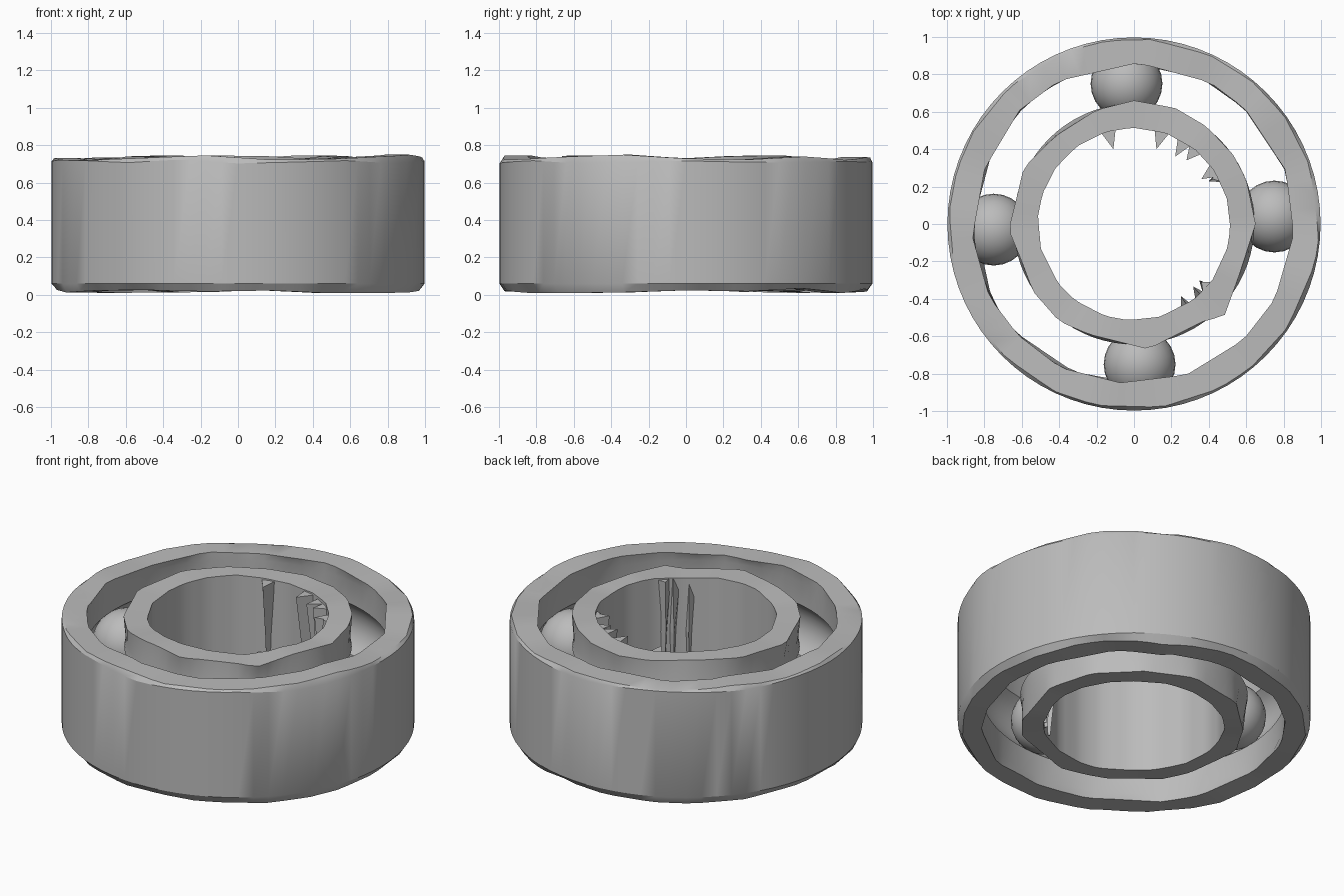
import bpy, bmesh, math, random
from math import pi, sin, cos, hypot, atan2

random.seed(7)
cube = bpy.data.objects.get("Cube")
if cube:
    bpy.data.objects.remove(cube)

steel = bpy.data.materials.new("grey steel")
steel.use_nodes = True
GREY = (0.5, 0.5, 0.5, 1)
steel.diffuse_color = GREY
steel.node_tree.nodes["Principled BSDF"].inputs["Base Color"].default_value = GREY
SEGS = 72
MID = 0.38


def finish(bm, name, angle=30):
    bmesh.ops.recalc_face_normals(bm, faces=bm.faces)
    mesh = bpy.data.meshes.new(name)
    bm.to_mesh(mesh)
    bm.free()
    ob = bpy.data.objects.new(name, mesh)
    bpy.context.collection.objects.link(ob)
    mesh.materials.append(steel)
    bpy.ops.object.select_all(action='DESELECT')
    ob.select_set(True)
    bpy.context.view_layer.objects.active = ob
    bpy.ops.object.shade_smooth_by_angle(angle=math.radians(angle))
    return ob


def from_points(points):
    """Radius at any angle along the straight sides of a closed outline."""
    pts = sorted(points, key=lambda p: atan2(p[1], p[0]) % (2 * pi))

    def radius(a):
        for (x0, y0), (x1, y1) in zip(pts, pts[1:] + pts[:1]):
            span = (atan2(y1, x1) - atan2(y0, x0)) % (2 * pi)
            if (a - atan2(y0, x0)) % (2 * pi) <= span:
                return (x0 * y1 - x1 * y0) / (cos(a) * (y1 - y0) - sin(a) * (x1 - x0))
    return radius


def facets(r, n, wobble=0.0):
    """Outline with n slightly uneven straight sides."""
    pts = []
    for i in range(n):
        a = 2 * pi * (i + random.uniform(-0.25, 0.25)) / n
        s = r + random.uniform(-wobble, wobble)
        pts.append((s * cos(a), s * sin(a)))
    return from_points(pts)


def flat(r):
    return lambda a: r


def uneven(z, n, amount):
    """Height that wanders between n random levels round the rim."""
    levels = [z + random.uniform(-amount, amount) for _ in range(n)]

    def height(a):
        t = (a % (2 * pi)) / (2 * pi) * n
        i, f = int(t), t % 1
        return levels[i % n] * (1 - f) + levels[(i + 1) % n] * f
    return height


def ring(name, loops):
    """Closed ring lofted through (radius, height) outlines."""
    bm = bmesh.new()
    rows = []
    for radius, height in loops:
        row = []
        for i in range(SEGS):
            a = 2 * pi * i / SEGS
            row.append(bm.verts.new((radius(a) * cos(a), radius(a) * sin(a), height(a))))
        rows.append(row)
    for r0, r1 in zip(rows, rows[1:] + rows[:1]):
        for i in range(SEGS):
            j = (i + 1) % SEGS
            bm.faces.new((r0[i], r0[j], r1[j], r1[i]))
    return finish(bm, name)


def groove(side):
    """Ball track cut into a race; side is +1 outside, -1 inside."""
    return [(flat(0.75 + side * 0.19 * cos(t)), flat(MID + 0.19 * sin(t)))
            for t in [math.radians(d) for d in range(-56, 57, 14)]]


# outer race
top_z, low_z = uneven(0.735, 18, 0.016), uneven(0.022, 18, 0.014)
ring("outer_race", [
    (flat(0.997), flat(0.06)),
    (flat(0.997), uneven(0.712, 20, 0.012)),
    (facets(0.99, 22), top_z),
    (facets(0.86, 16, 0.01), top_z),
    (flat(0.855), flat(0.68))]
    + groove(1)[::-1] + [
    (flat(0.855), flat(0.08)),
    (facets(0.86, 16, 0.01), low_z),
    (facets(0.975, 22), low_z)])

# inner race with its worn, angular rim
rim = from_points([
    (0.65, 0), (0.60, 0.24), (0.53, 0.37), (0.39, 0.52), (0.22, 0.62), (0, 0.66),
    (-0.2, 0.61), (-0.42, 0.47), (-0.59, 0.3), (-0.62, 0.17), (-0.67, -0.03),
    (-0.6, -0.2), (-0.54, -0.36), (-0.4, -0.52), (-0.24, -0.59), (0.08, -0.67),
    (0.15, -0.63), (0.39, -0.51), (0.48, -0.5), (0.56, -0.28)])
top_z, low_z = uneven(0.735, 14, 0.012), uneven(0.025, 14, 0.012)
bore = facets(0.515, 20)
ring("inner_race", [
    (bore, low_z),
    (facets(0.63, 13, 0.02), low_z),
    (flat(0.635), flat(0.17))]
    + groove(-1) + [
    (flat(0.635), flat(0.59)),
    (rim, top_z),
    (bore, top_z)])

# four balls seated in the track
for name, x, y in (("right_ball", -0.75, -0.03), ("left_ball", 0.75, 0.04),
                   ("back_ball", -0.04, 0.75), ("front_ball", 0.03, -0.75)):
    bm = bmesh.new()
    bmesh.ops.create_uvsphere(bm, u_segments=24, v_segments=14, radius=0.192)
    bmesh.ops.translate(bm, verts=bm.verts, vec=(x, y, MID))
    finish(bm, name)

# tapering splines inside the bore
tips = [(-0.11, 0.40), (0.12, 0.40), (0.22, 0.36), (0.28, 0.34),
        (0.36, 0.24), (0.42, 0.24), (0.28, -0.43), (0.35, -0.37), (0.36, -0.31)]
for n, (x, y) in enumerate(tips):
    a, tip = atan2(y, x), hypot(x, y)
    bm = bmesh.new()
    rows = []
    for z, reach, half in ((0.725, tip, 0.085), (0.4, 0.46, 0.045), (0.05, 0.495, 0.025)):
        rows.append([bm.verts.new((r * cos(a + d), r * sin(a + d), z))
                     for r, d in ((0.53, -half), (reach, 0), (0.53, half))])
    for r0, r1 in zip(rows, rows[1:]):
        for i in range(3):
            j = (i + 1) % 3
            bm.faces.new((r0[i], r0[j], r1[j], r1[i]))
    bm.faces.new(rows[0])
    bm.faces.new(rows[-1])
    finish(bm, "bore_spline_%d" % (n + 1), 10)
